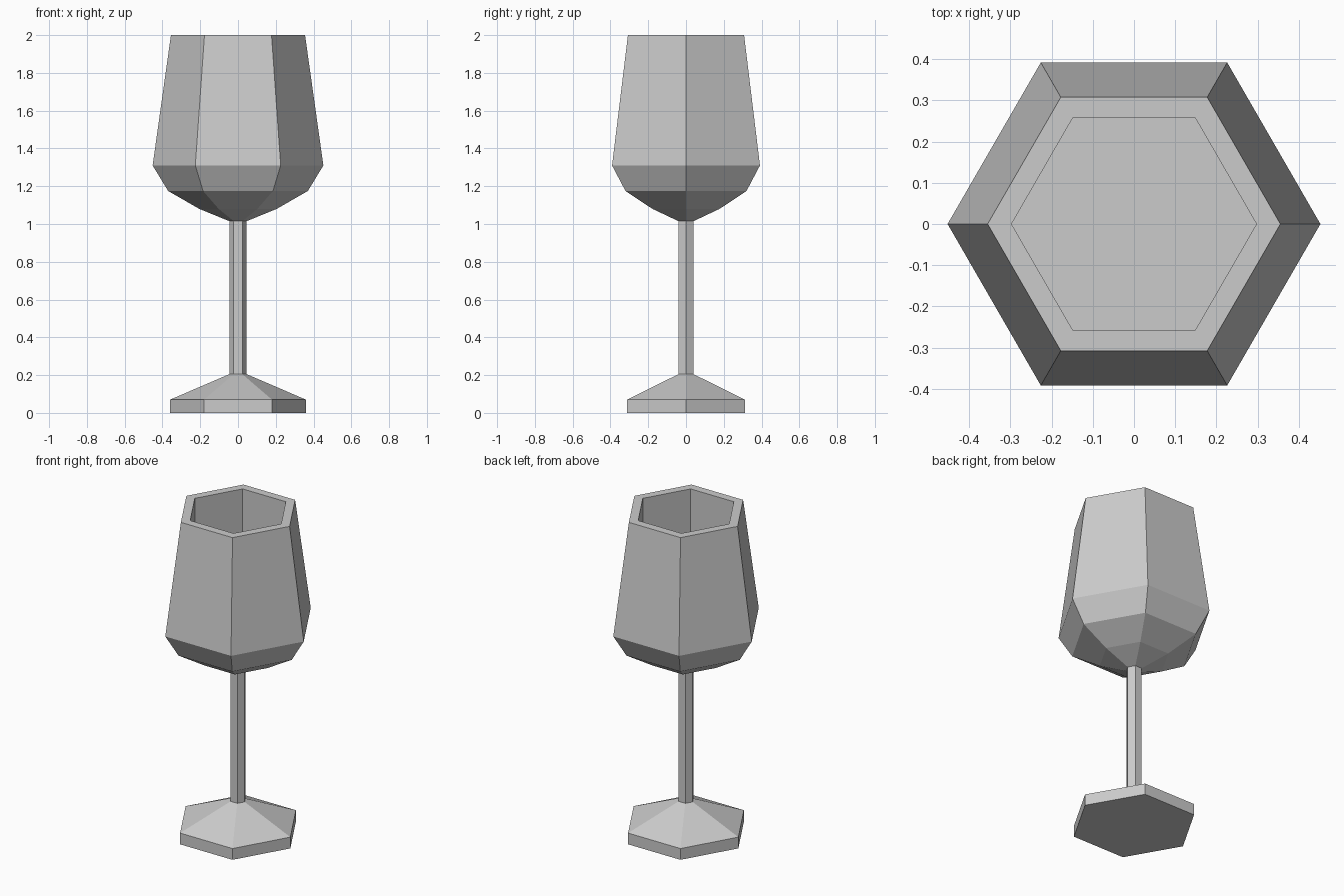
import bpy
import bmesh
from math import cos, sin, tau

if "Cube" in bpy.data.objects:
    bpy.data.objects.remove(bpy.data.objects["Cube"])

SIDES = 6


def lathe(name, profile):
    """Low-poly turned shape from (radius, z) pairs, capped at both ends."""
    bm = bmesh.new()
    rings = [[bm.verts.new((r * cos(tau * i / SIDES), r * sin(tau * i / SIDES), z))
              for i in range(SIDES)] for r, z in profile]
    for low, high in zip(rings, rings[1:]):
        for i in range(SIDES):
            j = (i + 1) % SIDES
            bm.faces.new((low[i], low[j], high[j], high[i]))
    bm.faces.new(rings[0][::-1])
    bm.faces.new(rings[-1])
    bmesh.ops.recalc_face_normals(bm, faces=bm.faces)
    mesh = bpy.data.meshes.new(name)
    bm.to_mesh(mesh)
    bm.free()
    obj = bpy.data.objects.new(name, mesh)
    bpy.context.collection.objects.link(obj)
    return obj


foot = [(0.36, 0.0), (0.36, 0.07)]
stem = [(0.046, 0.205), (0.046, 1.015)]
bowl = [(0.205, 1.08), (0.37, 1.175), (0.452, 1.31), (0.355, 2.0)]
# Straight-sided hollow with a flat floor
hollow = [(0.297, 2.0), (0.297, 1.28)]

# The glass is one continuous surface from foot to hollow
lathe("wine_glass", foot + stem + bowl + hollow)
